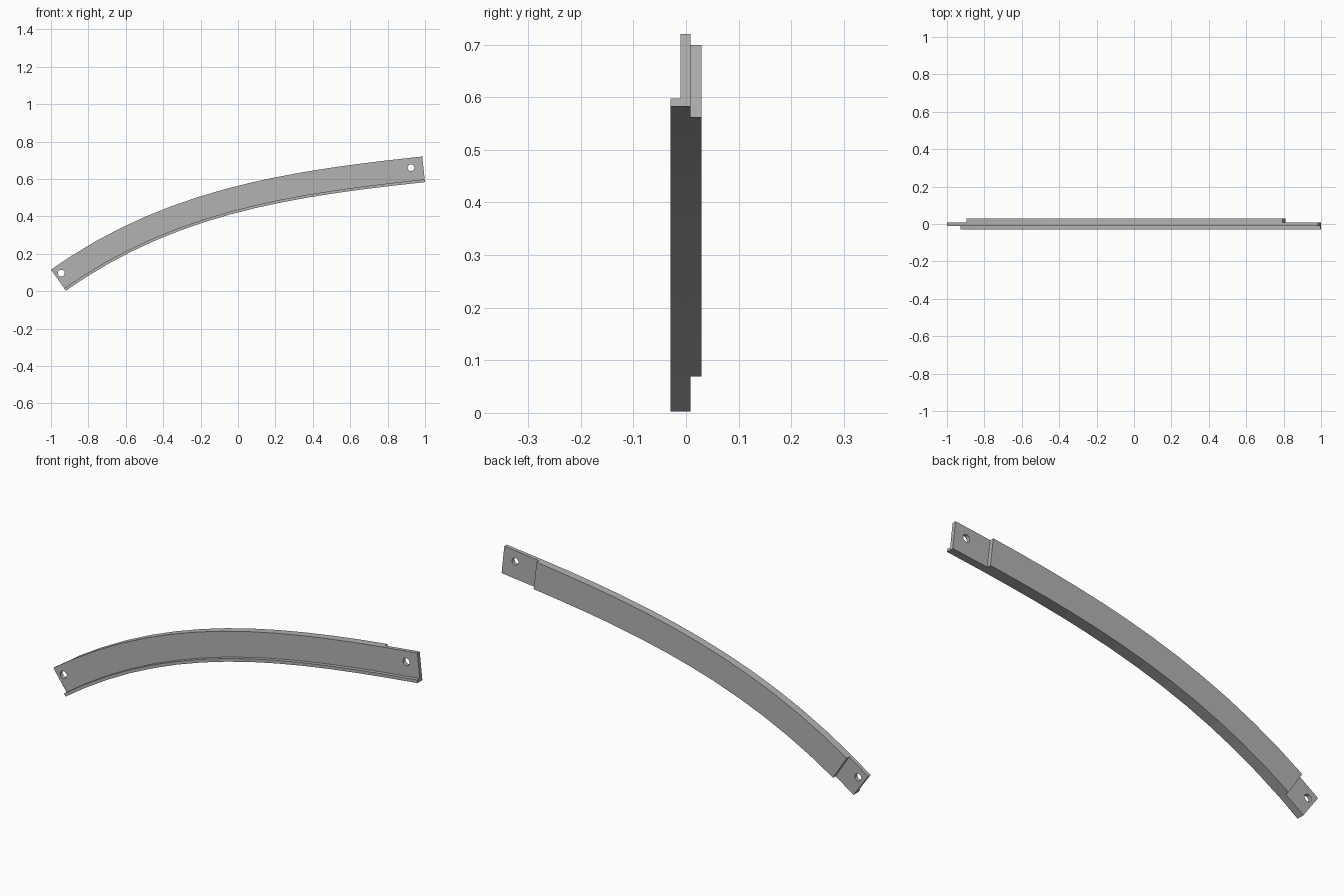
import bpy
import bmesh
from mathutils import Vector

cube = bpy.data.objects.get("Cube")
if cube:
    bpy.data.objects.remove(cube, do_unlink=True)

grey = bpy.data.materials.new("plain_grey")
grey.use_nodes = True
colour = (0.45, 0.45, 0.45, 1)
grey.diffuse_color = colour
grey.node_tree.nodes["Principled BSDF"].inputs["Base Color"].default_value = colour

# Upper edge of the rail: a cubic curve in the x-z plane
P = [Vector(p) for p in ((-1, 0.115), (-0.388, 0.549), (0.267, 0.643), (0.985, 0.72))]
DEPTH = 0.138
BACK_START, BACK_END, STEPS = 0.056, 0.911, 12


def rail_point(t, drop):
    """Point on the curve, moved square to it by drop."""
    u = 1 - t
    pos = P[0] * u**3 + P[1] * 3 * u * u * t + P[2] * 3 * u * t * t + P[3] * t**3
    d = (P[1] - P[0]) * u * u + (P[2] - P[1]) * 2 * u * t + (P[3] - P[2]) * t * t
    d.normalize()
    return pos + Vector((d.y, -d.x)) * drop


middle = [BACK_START + (BACK_END - BACK_START) * i / STEPS for i in range(STEPS + 1)]
full = [0] + middle + [1]


def curved_bar(name, params, top, bottom, y0, y1):
    """Sweep a rectangular section along the curve."""
    bm = bmesh.new()
    rings = []
    for t in params:
        a, b = rail_point(t, top), rail_point(t, bottom)
        corners = ((a, y0), (a, y1), (b, y1), (b, y0))
        rings.append([bm.verts.new((p.x, y, p.y)) for p, y in corners])
    for r, s in zip(rings, rings[1:]):
        for i in range(4):
            j = (i + 1) % 4
            bm.faces.new((r[i], r[j], s[j], s[i]))
    bm.faces.new(rings[0])
    bm.faces.new(rings[-1])
    bmesh.ops.recalc_face_normals(bm, faces=bm.faces)
    mesh = bpy.data.meshes.new(name)
    bm.to_mesh(mesh)
    bm.free()
    mesh.materials.append(grey)
    obj = bpy.data.objects.new(name, mesh)
    bpy.context.collection.objects.link(obj)
    return obj


# Main web, front lip along the lower edge, and shorter backing plate
web = curved_bar("web_plate", full, 0, DEPTH, -0.01, 0.009)
curved_bar("front_lip", full, DEPTH - 0.015, DEPTH, -0.029, -0.01)
curved_bar("backing_plate", middle, 0, DEPTH, 0.009, 0.029)

# Bolt holes through both ends of the web
for side, x, z in (("right", -0.945, 0.096), ("left", 0.925, 0.66)):
    bpy.ops.mesh.primitive_cylinder_add(vertices=24, radius=0.018, depth=0.2,
                                        location=(x, 0, z), rotation=(1.5708, 0, 0))
    cutter = bpy.context.object
    cutter.name = side + "_hole_cutter"
    cutter.data.materials.append(grey)
    cutter.hide_render = True
    cutter.hide_set(True)
    mod = web.modifiers.new(side + "_bolt_hole", 'BOOLEAN')
    mod.operation = 'DIFFERENCE'
    mod.solver = 'EXACT'
    mod.object = cutter
